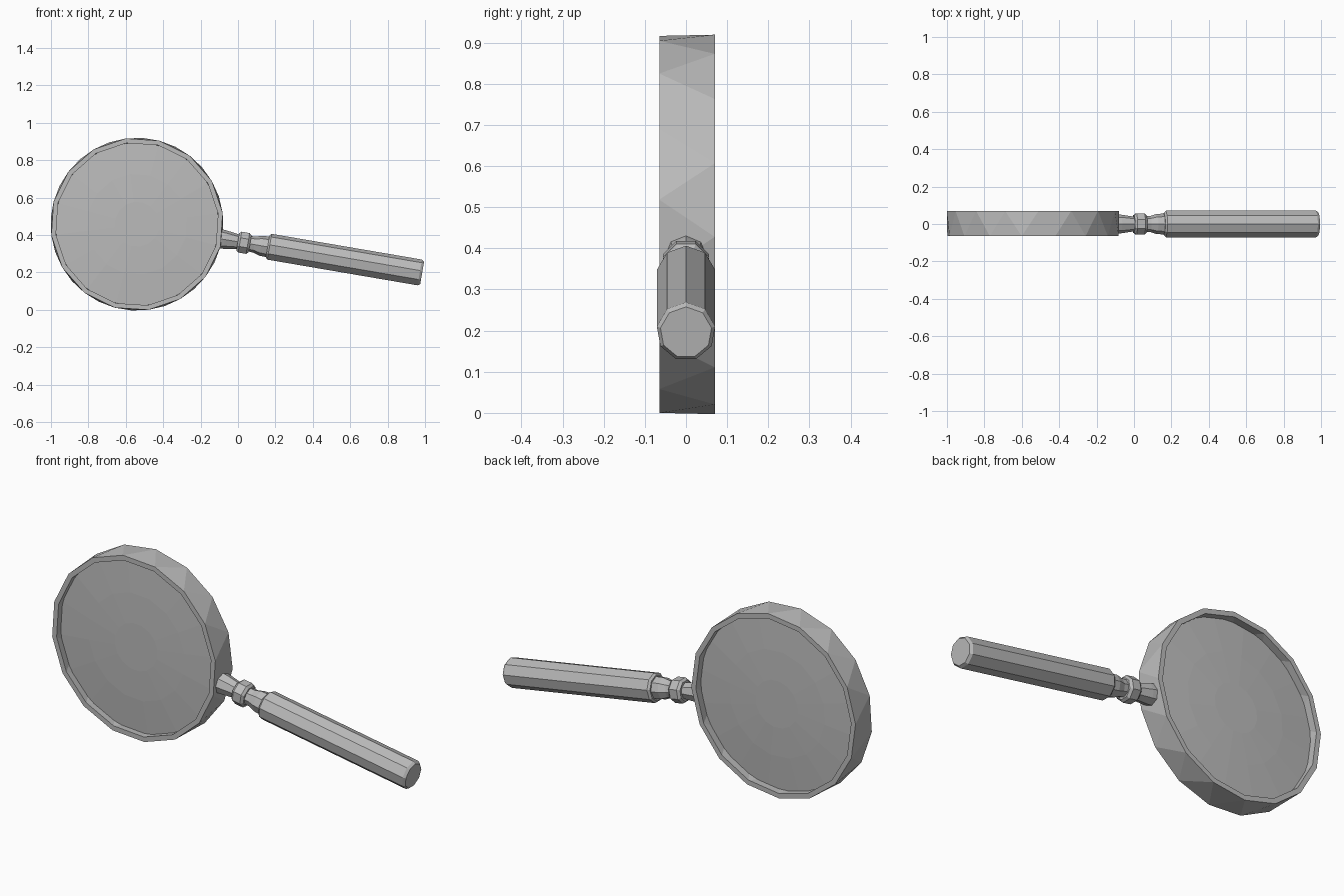
import bpy, bmesh
from math import radians, cos, sin, pi
from mathutils import Matrix

if "Cube" in bpy.data.objects:
    bpy.data.objects.remove(bpy.data.objects["Cube"])

grey = bpy.data.materials.new("plain grey")
grey.use_nodes = True
colour = (0.5, 0.5, 0.5, 1)
grey.diffuse_color = colour
grey.node_tree.nodes["Principled BSDF"].inputs["Base Color"].default_value = colour


def loft(name, rings, sides, matrix, closed=False):
    """Skin rings of (distance, radius, phase in degrees) along local z."""
    bm = bmesh.new()
    loops = []
    for dist, radius, phase in rings:
        angles = [radians(phase) + 2 * pi * i / sides for i in range(sides)]
        loops.append([bm.verts.new((radius * cos(a), radius * sin(a), dist)) for a in angles])
    pairs = list(zip(range(len(rings)), range(1, len(rings))))
    if closed:
        pairs.append((len(rings) - 1, 0))
    else:
        bm.faces.new(loops[0])
        bm.faces.new(loops[-1])
    for p, q in pairs:
        a, b = loops[p], loops[q]
        turn = rings[q][2] - rings[p][2]
        if turn < 0:
            a, b = b, a
        for i in range(sides):
            j = (i + 1) % sides
            if turn:
                bm.faces.new((a[i], a[j], b[i]))
                bm.faces.new((b[i], a[j], b[j]))
            else:
                bm.faces.new((a[i], a[j], b[j], b[i]))
    bmesh.ops.recalc_face_normals(bm, faces=bm.faces)
    mesh = bpy.data.meshes.new(name)
    bm.to_mesh(mesh)
    bm.free()
    mesh.materials.append(grey)
    obj = bpy.data.objects.new(name, mesh)
    obj.matrix_world = matrix
    bpy.context.collection.objects.link(obj)
    return obj


# Round frame: front and back edges are staggered by half a facet
SIDES = 16
FRONT = 7.5
BACK = FRONT + 180 / SIDES
disc = Matrix.Translation((-0.54, 0, 0.458)) @ Matrix.Rotation(radians(90), 4, "X")
loft("lens_frame", [(0.065, 0.462, FRONT), (-0.07, 0.462, BACK),
                    (-0.07, 0.437, BACK), (0.065, 0.437, FRONT)], SIDES, disc, closed=True)

# Gently domed lens set inside the frame
loft("lens", [(-0.046, 0.12, FRONT), (-0.041, 0.27, FRONT), (-0.03, 0.444, FRONT),
              (0.03, 0.444, FRONT), (0.041, 0.27, FRONT), (0.046, 0.12, FRONT)], SIDES, disc)

# Handle parts share one sloping axis starting at the frame
handle = Matrix.Translation((-0.1, 0, 0.381)) @ Matrix.Rotation(radians(99.7), 4, "Y")


def handle_part(name, profile, sides, phase):
    loft(name, [(d, r, phase) for d, r in profile], sides, handle)


handle_part("neck", [(0, 0.052), (0.03, 0.05), (0.11, 0.038)], 8, 0)
handle_part("collar_nut", [(0.1, 0.05), (0.112, 0.061), (0.155, 0.061), (0.167, 0.05)], 8, 22.5)
handle_part("ferrule", [(0.16, 0.042), (0.19, 0.043), (0.225, 0.054), (0.275, 0.056)], 8, 0)
handle_part("grip", [(0.262, 0.062), (0.272, 0.072), (1.087, 0.072), (1.1, 0.063)], 9, 20)
